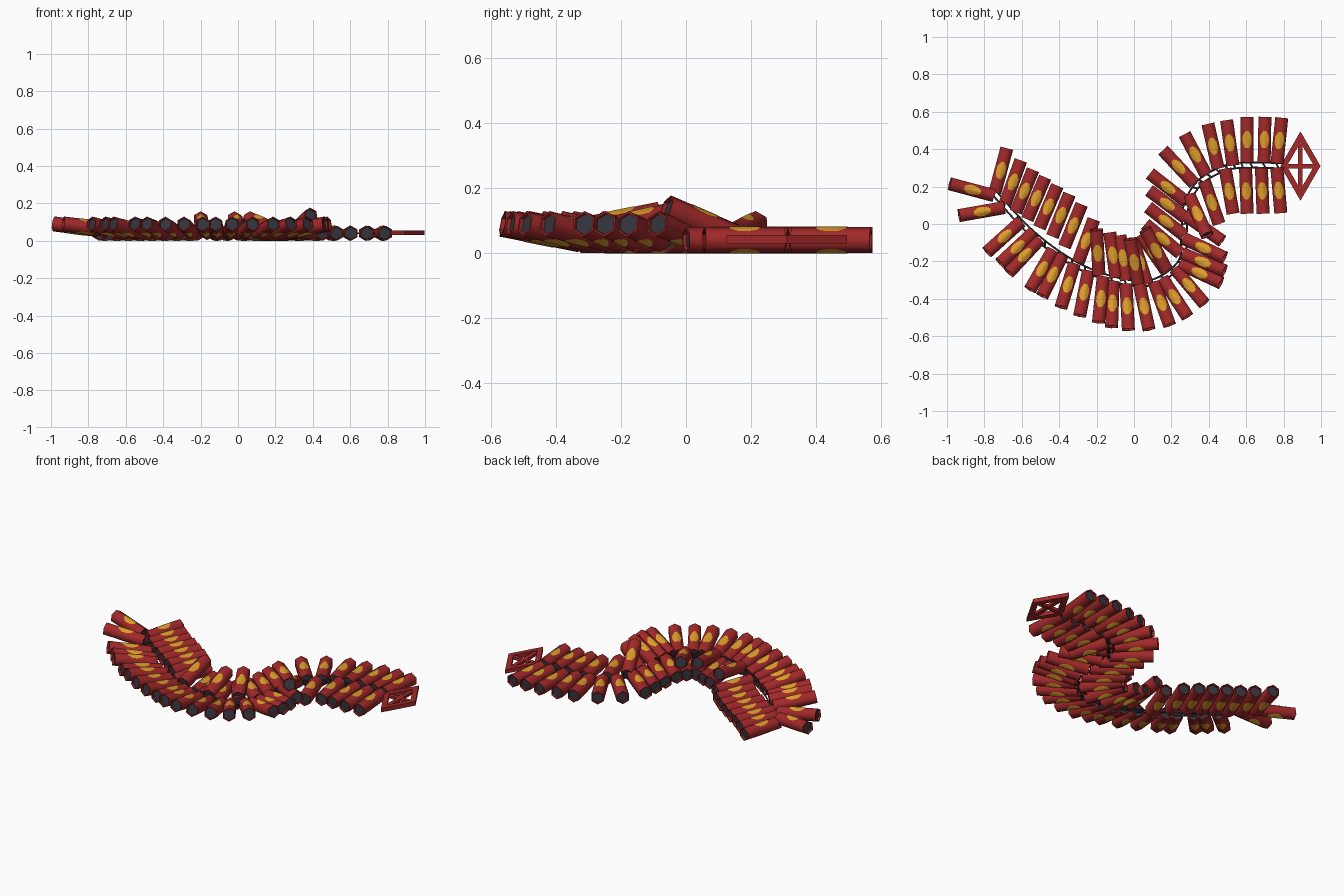
import bpy, bmesh, math
from mathutils import Vector

if "Cube" in bpy.data.objects:
    bpy.data.objects.remove(bpy.data.objects["Cube"])


def mat(name, rgb):
    m = bpy.data.materials.new(name)
    m.diffuse_color = (*rgb, 1)
    m.use_nodes = True
    m.node_tree.nodes["Principled BSDF"].inputs["Base Color"].default_value = m.diffuse_color
    return m


RED = mat("paper_red", (0.36, 0.022, 0.023))
GOLD = mat("gold_paint", (0.72, 0.34, 0.024))
DARK = mat("dark_slate", (0.034, 0.035, 0.046))

R, LEN = 0.04, 0.245


def add(name, mesh):
    ob = bpy.data.objects.new(name, mesh)
    bpy.context.collection.objects.link(ob)
    return ob


# One cracker: hexagonal tube along x, outer end at the origin, ridge up
def cracker_mesh():
    bm = bmesh.new()
    rings = []
    for x in (-LEN, 0):
        rings.append([bm.verts.new((x, R * math.sin(i * math.pi / 3), R * math.cos(i * math.pi / 3)))
                      for i in range(6)])
    for i in range(6):
        j = (i + 1) % 6
        bm.faces.new((rings[0][i], rings[0][j], rings[1][j], rings[1][i])).smooth = True
    caps = [bm.faces.new(rings[0]), bm.faces.new(rings[1])]
    for f in caps:
        for e in f.edges:
            e.smooth = False
    bmesh.ops.recalc_face_normals(bm, faces=bm.faces[:])
    # dark ends sunk inside a red rim
    bmesh.ops.inset_individual(bm, faces=caps, thickness=0.006, depth=0)
    bmesh.ops.inset_individual(bm, faces=caps, thickness=0.001, depth=-0.012)
    for f in caps:
        f.material_index = 2
    # gold blots folded over the upper and lower ridge
    outline = [(-0.045, 0), (-0.045, 0.3), (-0.032, 0.52), (-0.01, 0.7), (0.018, 0.7),
               (0.034, 0.48), (0.046, 0.25), (0.046, 0)]
    for up in (1, -1):
        for side in (1, -1):
            vs = [bm.verts.new((v - LEN / 2, side * u * R * 0.866,
                                up * (R * (1 - 0.5 * u) + 0.0014))) for v, u in outline]
            f = bm.faces.new(vs)
            f.material_index = 1
            f.smooth = True
            f.normal_update()
            if f.normal.z * up < 0:
                f.normal_flip()
    bmesh.ops.remove_doubles(bm, verts=bm.verts[:], dist=1e-5)
    me = bpy.data.meshes.new("cracker")
    bm.to_mesh(me)
    bm.free()
    for m in (RED, GOLD, DARK):
        me.materials.append(m)
    return me


CRACKER = cracker_mesh()


# Row of crackers: (outer x, outer y, heading); heights of the outer and inner ends
def row(name, items, z_out, z_in):
    for n, (x, y, h) in enumerate(items):
        ob = add(f"{name}_{n + 1:02d}", CRACKER)
        ob.location = (x, y, z_out)
        ob.rotation_euler = (0, -math.asin((z_out - z_in) / LEN), math.radians(h))


row("upper_left_cracker", [
    (-.68, .405, 75), (-.605, .34, 70), (-.54, .29, 68), (-.475, .25, 67), (-.41, .205, 67),
    (-.345, .16, 68), (-.28, .105, 68), (-.215, .025, 70), (-.13, -.045, 98), (-.075, -.06, 98)], 0.04, 0.04)
row("upper_right_cracker", [
    (-.005, -.09, 108), (.035, -.055, 125), (.06, .0, 140), (.075, .09, 142), (.08, .18, 143),
    (.085, .27, 142), (.155, .395, 133), (.27, .48, 118), (.395, .535, 103), (.495, .555, 98),
    (.605, .573, 90), (.70, .573, 89), (.79, .568, 84)], 0.04, 0.04)
row("raised_inner_cracker", [(-.20, -.03, 93), (-.02, -.08, 100), (.06, -.03, 118)], 0.118, 0.07)
row("lower_right_cracker", [
    (.785, .058, -85), (.69, .055, -88), (.605, .055, -88), (.53, .055, -80), (.455, .0, -71)], 0.04, 0.04)
row("steep_cracker", [(.39, -.06, -66)], 0.14, 0.05)
row("lower_left_cracker", [
    (.47, -.09, -35), (.485, -.18, -25), (.485, -.25, -22), (.465, -.315, -25), (.375, -.425, -50),
    (.285, -.495, -57), (.19, -.54, -70), (.08, -.563, -78), (-.03, -.565, -87), (-.12, -.55, -92),
    (-.19, -.525, -96), (-.29, -.49, -101), (-.39, -.445, -107), (-.49, -.385, -116),
    (-.555, -.35, -120), (-.67, -.26, -133), (-.715, -.21, -137), (-.785, -.15, -138)], 0.09, 0.043)
row("tail_cracker", [(-.985, .215, 165), (-.935, .045, 190)], 0.09, 0.06)

# Fuse: two thin strands along the winding path, tied together by short knots
PATH = [Vector((x, y, 0.04)) for x, y in [
    (-.75, .17), (-.556, -.04), (-.34, -.2), (-.13, -.29), (.085, -.315), (.246, -.21),
    (.267, -.06), (.28, .1), (.355, .225), (.49, .3), (.62, .315), (.81, .31)]]
TOP = len(PATH) - 1


def sample(t):
    i = min(int(t), TOP - 1)
    f = t - i
    a, b, c, d = (PATH[max(0, min(TOP, i + k))] for k in (-1, 0, 1, 2))
    return 0.5 * (2 * b + (c - a) * f + (2 * a - 5 * b + 4 * c - d) * f * f
                  + (3 * b - a - 3 * c + d) * f ** 3)


def offset(t, w):
    tan = (sample(min(t + .02, TOP)) - sample(max(t - .02, 0))).normalized()
    return sample(t) + Vector((-tan.y, tan.x, 0)) * w


def strand(name, lines):
    cu = bpy.data.curves.new(name, "CURVE")
    cu.dimensions = "3D"
    cu.bevel_depth = 0.005
    cu.bevel_resolution = 1
    cu.use_fill_caps = True
    for pts in lines:
        sp = cu.splines.new("POLY")
        sp.points.add(len(pts) - 1)
        for p, q in zip(sp.points, pts):
            p.co = (*q, 1)
    cu.materials.append(DARK)
    add(name, cu)


W = 0.014
for name, w in (("fuse_strand_left", W), ("fuse_strand_right", -W)):
    strand(name, [[offset(TOP * k / 88, w) for k in range(89)]])
strand("fuse_knots", [[offset(TOP * k / 33, W), offset(TOP * min(k + .25, 33) / 33, -W)] for k in range(34)])


# Diamond ornament: flat bars with mitred ends
def prism(name, pts, z0, z1):
    bm = bmesh.new()
    n = len(pts)
    lo, hi = ([bm.verts.new((x, y, z)) for x, y in pts] for z in (z0, z1))
    bm.faces.new(lo)
    bm.faces.new(hi)
    for i in range(n):
        j = (i + 1) % n
        bm.faces.new((lo[i], lo[j], hi[j], hi[i]))
    bmesh.ops.recalc_face_normals(bm, faces=bm.faces[:])
    me = bpy.data.meshes.new(name)
    bm.to_mesh(me)
    bm.free()
    me.materials.append(RED)
    add(name, me)


CX, CY, HX, HY = 0.89, 0.31, 0.107, 0.185
corners = [(HX, 0), (0, HY), (-HX, 0), (0, -HY)]
for i in range(4):
    (ax, ay), (bx, by) = corners[i], corners[(i + 1) % 4]
    prism(f"diamond_side_{i + 1}", [(CX + ax, CY + ay), (CX + bx, CY + by),
                                    (CX + bx * .68, CY + by * .68), (CX + ax * .68, CY + ay * .68)], .03, .055)
for name, a, b in (("diamond_cross_long", .012, .12), ("diamond_cross_short", .07, .012)):
    prism(name, [(CX + a, CY + b), (CX - a, CY + b), (CX - a, CY - b), (CX + a, CY - b)], .034, .051)
